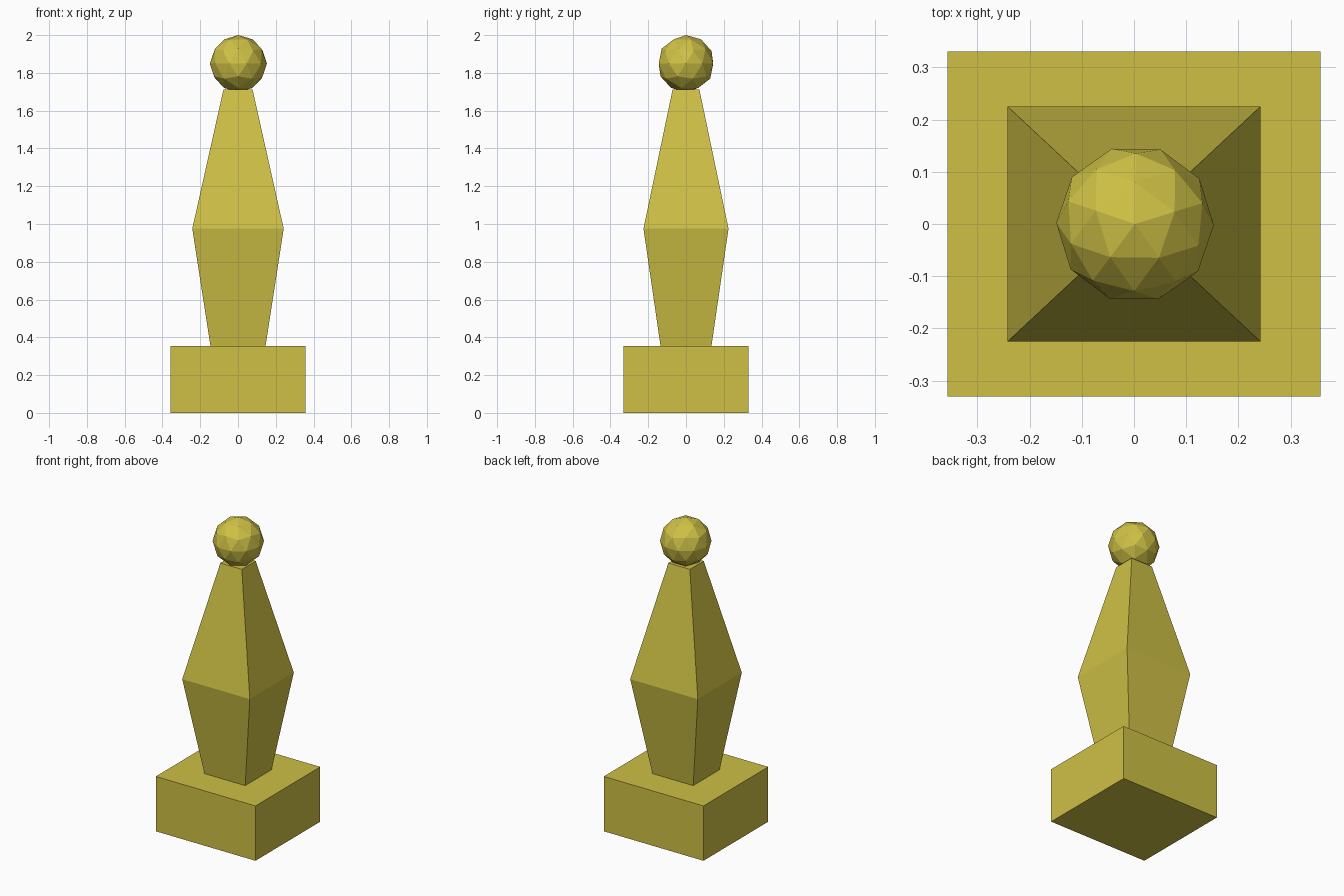
import bpy, bmesh
from mathutils import Matrix

if "Cube" in bpy.data.objects:
    bpy.data.objects.remove(bpy.data.objects["Cube"])

mat = bpy.data.materials.new("yellow")
mat.diffuse_color = (0.62, 0.53, 0.06, 1)
mat.use_nodes = True
mat.node_tree.nodes["Principled BSDF"].inputs["Base Color"].default_value = mat.diffuse_color


def finish(name, bm):
    bmesh.ops.recalc_face_normals(bm, faces=bm.faces)
    mesh = bpy.data.meshes.new(name)
    bm.to_mesh(mesh)
    bm.free()
    mesh.materials.append(mat)
    obj = bpy.data.objects.new(name, mesh)
    bpy.context.collection.objects.link(obj)
    return obj


def rect_loft(name, sections):
    """Closed four-sided solid through (half_x, half_y, z) sections."""
    bm = bmesh.new()
    rings = [[bm.verts.new((sx * hx, sy * hy, z))
              for sx, sy in ((-1, -1), (1, -1), (1, 1), (-1, 1))]
             for hx, hy, z in sections]
    for a, b in zip(rings, rings[1:]):
        for i in range(4):
            j = (i + 1) % 4
            bm.faces.new((a[i], a[j], b[j], b[i]))
    bm.faces.new(rings[0][::-1])
    bm.faces.new(rings[-1])
    return finish(name, bm)


# Square plinth
rect_loft("base_block", [(0.357, 0.331, 0), (0.357, 0.331, 0.355)])

# Tapered four-sided body, widest at the waist
rect_loft("body", [(0.146, 0.135, 0.355), (0.242, 0.225, 0.975), (0.077, 0.071, 1.712)])

# Faceted ball on top
bm = bmesh.new()
bmesh.ops.create_icosphere(bm, subdivisions=2, radius=0.151,
                           matrix=Matrix.Translation((0.002, 0, 1.849)) @ Matrix.Rotation(0.3, 4, "Z"))
finish("top_ball", bm)
